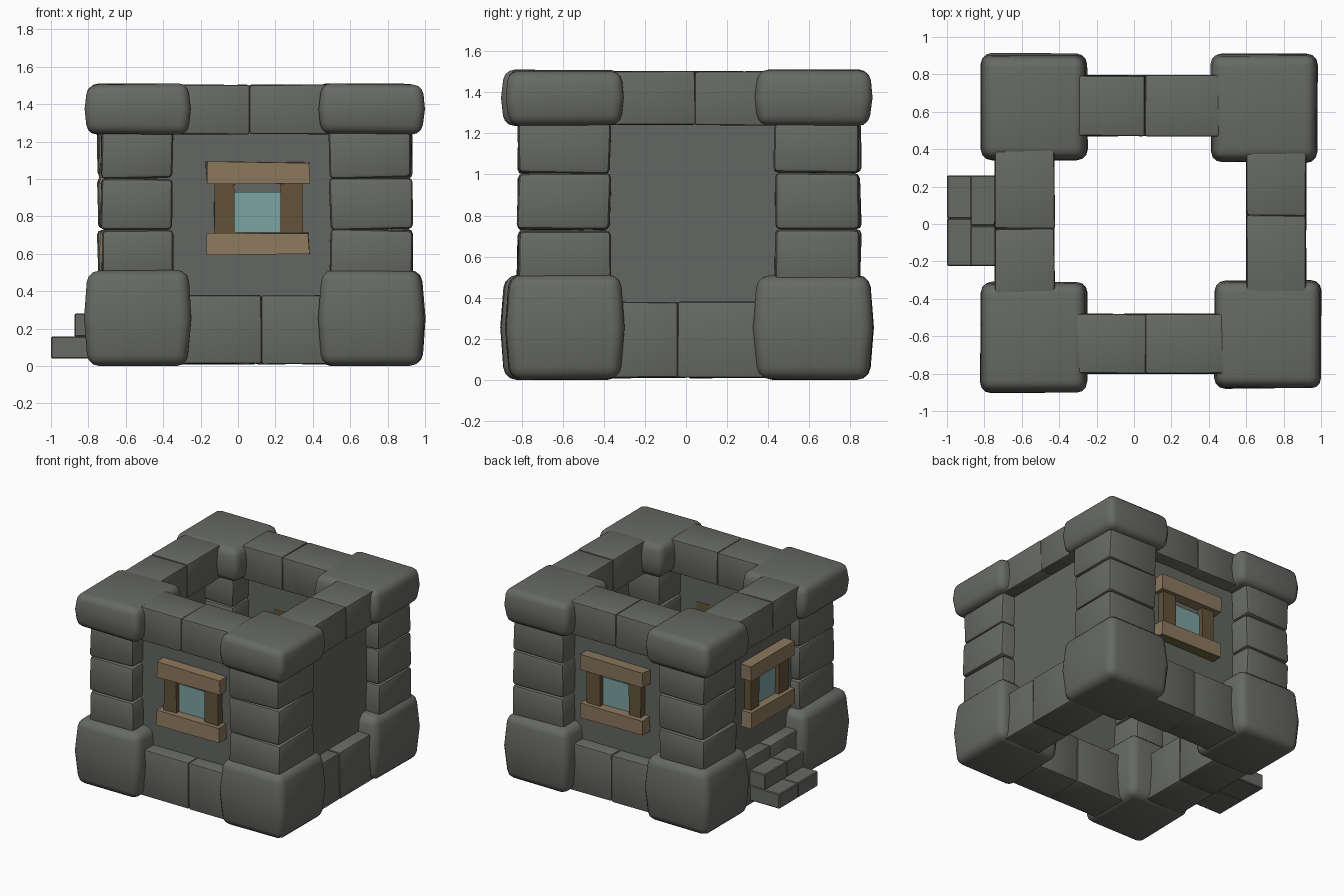
import bpy, bmesh, random
from mathutils import Vector

if "Cube" in bpy.data.objects:
    bpy.data.objects.remove(bpy.data.objects["Cube"])

random.seed(4)


def mat(name, rgb):
    m = bpy.data.materials.new(name)
    m.diffuse_color = (*rgb, 1)
    m.use_nodes = True
    m.node_tree.nodes["Principled BSDF"].inputs["Base Color"].default_value = m.diffuse_color
    return m


STONE = mat("grey stone", (0.135, 0.142, 0.125))
WALL = mat("wall stone", (0.125, 0.132, 0.122))
PLANK = mat("light wood", (0.26, 0.185, 0.11))
POST = mat("dark wood", (0.125, 0.085, 0.04))
MOSS = mat("olive wood underside", (0.15, 0.14, 0.045))
GLASS = mat("blue green glass", (0.20, 0.36, 0.36))


def box(name, x, y, z, material, bevel=0.0, jitter=0.0, bulge=0.0, segs=3):
    """Axis-aligned box from ranges, optionally rounded, bulged and made irregular."""
    lo = Vector((min(x), min(y), min(z)))
    hi = Vector((max(x), max(y), max(z)))
    mid, size = (lo + hi) / 2, hi - lo
    bm = bmesh.new()
    bmesh.ops.create_cube(bm, size=1)
    for v in bm.verts:
        v.co = Vector([mid[i] + v.co[i] * size[i] + random.uniform(-jitter, jitter) for i in range(3)])
        v.co.z = max(v.co.z, 0)
    if bevel:
        bmesh.ops.bevel(bm, geom=bm.edges[:], offset=bevel, segments=segs, profile=0.5, affect='EDGES')
    if bulge:
        # cut across the middle and swell the sides there
        bmesh.ops.bisect_plane(bm, geom=bm.verts[:] + bm.edges[:] + bm.faces[:],
                               plane_co=mid, plane_no=(0, 0, 1))
        for v in bm.verts:
            t = 1 - abs(v.co.z - mid.z) / (size.z / 2)
            for i in (0, 1):
                v.co[i] += bulge * (t - 0.5) * (1 if v.co[i] > mid[i] else -1)
    me = bpy.data.meshes.new(name)
    bm.to_mesh(me)
    bm.free()
    me.materials.append(material)
    ob = bpy.data.objects.new(name, me)
    bpy.context.collection.objects.link(ob)
    if bevel:
        bpy.context.view_layer.objects.active = ob
        ob.select_set(True)
        bpy.ops.object.shade_smooth_by_angle(angle=0.6)
        ob.select_set(False)
    return ob


# Corner towers: large foot block, three stacked blocks, wide cap block
corners = {
    "front_left": ((-0.81, -0.26), (-0.89, -0.32), (-0.73, -0.35), (-0.82, -0.38)),
    "front_right": ((0.44, 0.99), (-0.87, -0.31), (0.49, 0.93), (-0.82, -0.37)),
    "back_left": ((-0.81, -0.26), (0.35, 0.90), (-0.75, -0.35), (0.43, 0.85)),
    "back_right": ((0.42, 0.97), (0.34, 0.90), (0.49, 0.93), (0.43, 0.84)),
}
for n, (bx, by, px, py) in corners.items():
    box(n + "_foot_block", bx, by, (0.0, 0.51), STONE, 0.06, 0.006, 0.02)
    for i, z in enumerate(((0.47, 0.73), (0.73, 1.005), (1.005, 1.26))):
        box(f"{n}_pillar_block_{i + 1}", px, py, z, STONE, 0.025, 0.007, segs=2)
    box(n + "_cap_block", bx, by, (1.24, 1.507), STONE, 0.05, 0.005, 0.015)

# Beams between the corners, each laid from two stones, at the base and the top
beams = {
    "front": ((-0.33, 0.50), (-0.80, -0.48), 0),
    "back": ((-0.30, 0.53), (0.47, 0.795), 0),
    "left": ((-0.745, -0.425), (-0.42, 0.43), 1),
    "right": ((0.60, 0.92), (-0.43, 0.47), 1),
}
for n, (x, y, axis) in beams.items():
    for level, z in (("base", (0.01, 0.38)), ("top", (1.24, 1.503))):
        run = (x, y)[axis]
        cut = sum(run) / 2 + random.uniform(-0.08, 0.08)
        for k, part in enumerate(((run[0], cut), (cut, run[1]))):
            xy = [x, y]
            xy[axis] = part
            box(f"{n}_{level}_beam_{k + 1}", xy[0], xy[1], z, STONE, 0.012, 0.003, segs=2)

# Thin wall panels set back behind the beams
box("front_wall", (-0.45, 0.6), (-0.69, -0.63), (0.3, 1.3), WALL)
box("back_wall", (-0.45, 0.6), (0.63, 0.69), (0.3, 1.3), WALL)
box("left_wall", (-0.65, -0.59), (-0.5, 0.55), (0.3, 1.3), WALL)
box("right_wall", (0.76, 0.82), (-0.5, 0.55), (0.3, 1.3), WALL)


def window(side, wall, place):
    """Plank-framed window; place maps (along, outward) ranges to x and y ranges."""
    def part(name, u, o, z, material, jitter=0.0):
        x, y = place(u, (wall + o[0], wall + o[1]))
        return box(f"{side}_window_{name}", x, y, z, material, 0, jitter)

    part("lintel", (-0.17, 0.38), (-0.03, 0.09), (0.975, 1.09), PLANK, 0.007)
    sill = part("sill", (-0.165, 0.38), (-0.03, 0.09), (0.597, 0.712), PLANK, 0.007)
    part("left_post", (-0.125, -0.02), (-0.064, 0.055), (0.70, 0.985), POST, 0.003)
    part("right_post", (0.23, 0.345), (-0.064, 0.055), (0.70, 0.985), POST, 0.003)
    part("glass", (-0.03, 0.24), (0.012, 0.02), (0.70, 0.93), GLASS)
    # olive underside of the sill
    sill.data.materials.append(MOSS)
    for f in sill.data.polygons:
        if f.normal.z < -0.7:
            f.material_index = 1


window("front", 0.69, lambda u, o: (u, (-o[0], -o[1])))
window("back", 0.69, lambda u, o: (u, o))
window("left", 0.65, lambda u, o: ((-o[0], -o[1]), (0.07 - u[0], 0.07 - u[1])))

# Two stone steps on the left side, each from two slabs
for n, x, z, cut in (("lower", (-1.0, -0.70), (0.04, 0.157), 0.03),
                     ("upper", (-0.875, -0.70), (0.157, 0.28), -0.01)):
    box(n + "_step_1", x, (-0.225, cut), z, STONE, 0.006, segs=1)
    box(n + "_step_2", x, (cut, 0.26), z, STONE, 0.006, segs=1)
